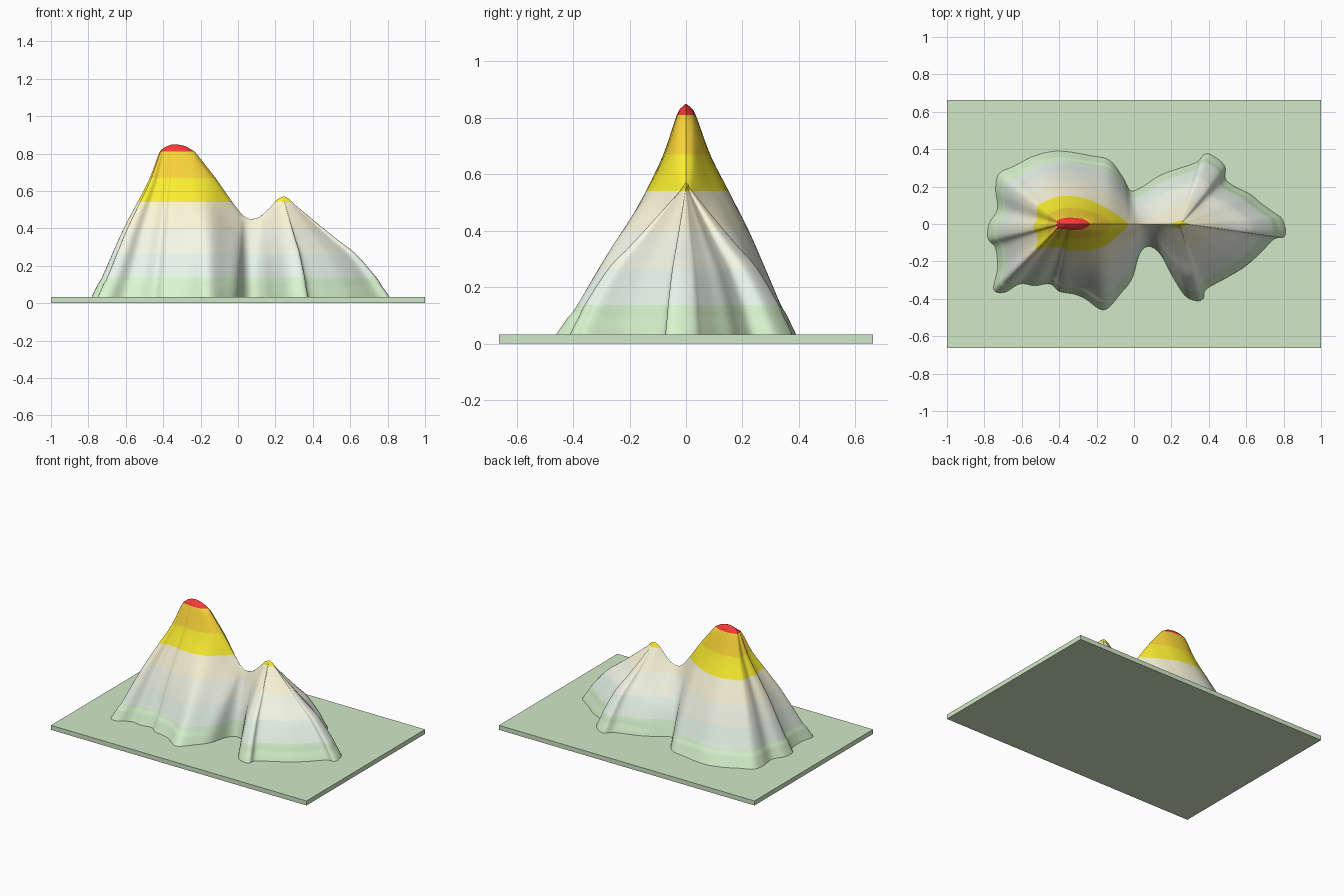
import bpy, bmesh
from mathutils import Vector

if "Cube" in bpy.data.objects:
    bpy.data.objects.remove(bpy.data.objects["Cube"])

BASE = 0.032
LEVELS = [0.137, 0.265, 0.4, 0.54, 0.67, 0.81]
COLOURS = [(0.70, 0.91, 0.62), (0.81, 0.92, 0.82), (0.91, 0.93, 0.80), (0.96, 0.92, 0.69),
           (0.97, 0.86, 0.03), (0.96, 0.67, 0.04), (0.95, 0.04, 0.04)]

# Foot outline, counter-clockwise from the right tip
FOOT = [(.81, -.03), (.79, .03), (.75, .06), (.68, .11), (.62, .16), (.54, .20), (.49, .24),
        (.485, .31), (.43, .36), (.38, .375), (.335, .33), (.25, .30), (.14, .26), (.03, .19),
        (-.02, .18), (-.06, .25), (-.13, .34), (-.23, .365), (-.40, .39), (-.53, .365),
        (-.64, .31), (-.72, .27), (-.74, .19), (-.73, .08), (-.775, 0), (-.78, -.08),
        (-.74, -.13), (-.73, -.24), (-.75, -.35), (-.69, -.365), (-.61, -.32), (-.53, -.33),
        (-.45, -.32), (-.40, -.36), (-.32, -.375), (-.26, -.40), (-.16, -.46), (-.07, -.37),
        (-.01, -.29), (.03, -.16), (.08, -.12), (.14, -.16), (.20, -.27), (.27, -.38),
        (.33, -.41), (.37, -.40), (.385, -.35), (.49, -.29), (.59, -.23), (.67, -.16),
        (.75, -.08), (.80, -.07)]
# Ridge height along x, and the ridge position each foot position climbs to
RIDGE = [(-.39, .835), (-.36, .847), (-.33, .85), (-.28, .84), (-.23, .81), (-.12, .67),
         (-.03, .54), (.02, .475), (.05, .453), (.07, .45), (.09, .452), (.12, .463),
         (.17, .51), (.21, .555), (.245, .572), (.27, .56)]
CLIMB = [(-.8, -.39), (-.6, -.38), (-.4, -.34), (-.16, -.15), (0, .02), (.08, .07),
         (.2, .16), (.35, .24), (.6, .26), (.82, .27)]
# Slope profiles: (run, rise) of the main peak, (run, rise) of the lower hill
SLOPE = [(0, 0, 0, 0), (.05, .05, .03, .05), (.09, .09, .08, .12), (.14, .13, .13, .20),
         (.28, .287, .33, .435), (.43, .45, .50, .57), (.61, .62, .64, .685),
         (.78, .78, .80, .82), (.91, .95, .95, .95), (.96, .985, .98, .985), (1, 1, 1, 1)]


def lookup(table, x):
    if x <= table[0][0]:
        return table[0][1]
    for (x0, y0), (x1, y1) in zip(table, table[1:]):
        if x <= x1:
            return y0 + (y1 - y0) * (x - x0) / (x1 - x0)
    return table[-1][1]


def smooth(points, steps, closed):
    """Catmull-Rom curve through tuples of any size."""
    n, out = len(points), []
    pick = lambda i: points[i % n] if closed else points[max(0, min(n - 1, i))]
    for i in range(n if closed else n - 1):
        for k in range(steps):
            t = k / steps
            out.append(tuple(
                b + t * 0.5 * (c - a + t * (2*a - 5*b + 4*c - d + t * (3*(b - c) + d - a)))
                for a, b, c, d in zip(pick(i - 1), pick(i), pick(i + 1), pick(i + 2))))
    return out if closed else out + [points[-1]]


def material(name, rgb):
    m = bpy.data.materials.new(name)
    m.diffuse_color = (*rgb, 1)
    m.use_nodes = True
    m.node_tree.nodes["Principled BSDF"].inputs["Base Color"].default_value = m.diffuse_color
    return m


# Base plate
bpy.ops.mesh.primitive_cube_add(size=1, location=(0, 0, BASE / 2))
plate = bpy.context.object
plate.name = "base_plate"
plate.scale = (2, 1.325, BASE)
plate.data.materials.append(material("plate_green", (0.64, 0.81, 0.57)))

# Mountain: every foot point climbs the slope profile to the ridge line
bm = bmesh.new()
slope = smooth(SLOPE, 3, False)
columns = []
for x, y in smooth(FOOT, 5, True):
    rx = lookup(CLIMB, x)
    top = lookup(RIDGE, rx)
    w = max(0, min(1, (rx + 0.1) / 0.25))
    column = []
    for s0, z0, s1, z1 in slope:
        s, z = s0 + (s1 - s0) * w, z0 + (z1 - z0) * w
        column.append(bm.verts.new((x + (rx - x) * s, y * (1 - s), BASE + (top - BASE) * z)))
    columns.append(column)
for a, b in zip(columns, columns[1:] + columns[:1]):
    for k in range(len(slope) - 1):
        bm.faces.new((a[k], b[k], b[k + 1], a[k + 1]))
bmesh.ops.remove_doubles(bm, verts=bm.verts, dist=0.0008)

# Height bands
for z in LEVELS:
    bmesh.ops.bisect_plane(bm, geom=bm.verts[:] + bm.edges[:] + bm.faces[:],
                           plane_co=Vector((0, 0, z)), plane_no=Vector((0, 0, 1)))
for f in bm.faces:
    f.material_index = sum(f.calc_center_median().z > z for z in LEVELS)
bmesh.ops.recalc_face_normals(bm, faces=bm.faces)
if sum(f.normal.z * f.calc_area() for f in bm.faces) < 0:
    bmesh.ops.reverse_faces(bm, faces=bm.faces)
mesh = bpy.data.meshes.new("mountain")
bm.to_mesh(mesh)
bm.free()
for i, rgb in enumerate(COLOURS):
    mesh.materials.append(material(f"band_{i + 1}", rgb))
mountain = bpy.data.objects.new("mountain", mesh)
bpy.context.collection.objects.link(mountain)

plate.select_set(False)
mountain.select_set(True)
bpy.context.view_layer.objects.active = mountain
bpy.ops.object.shade_smooth_by_angle(angle=0.7)
